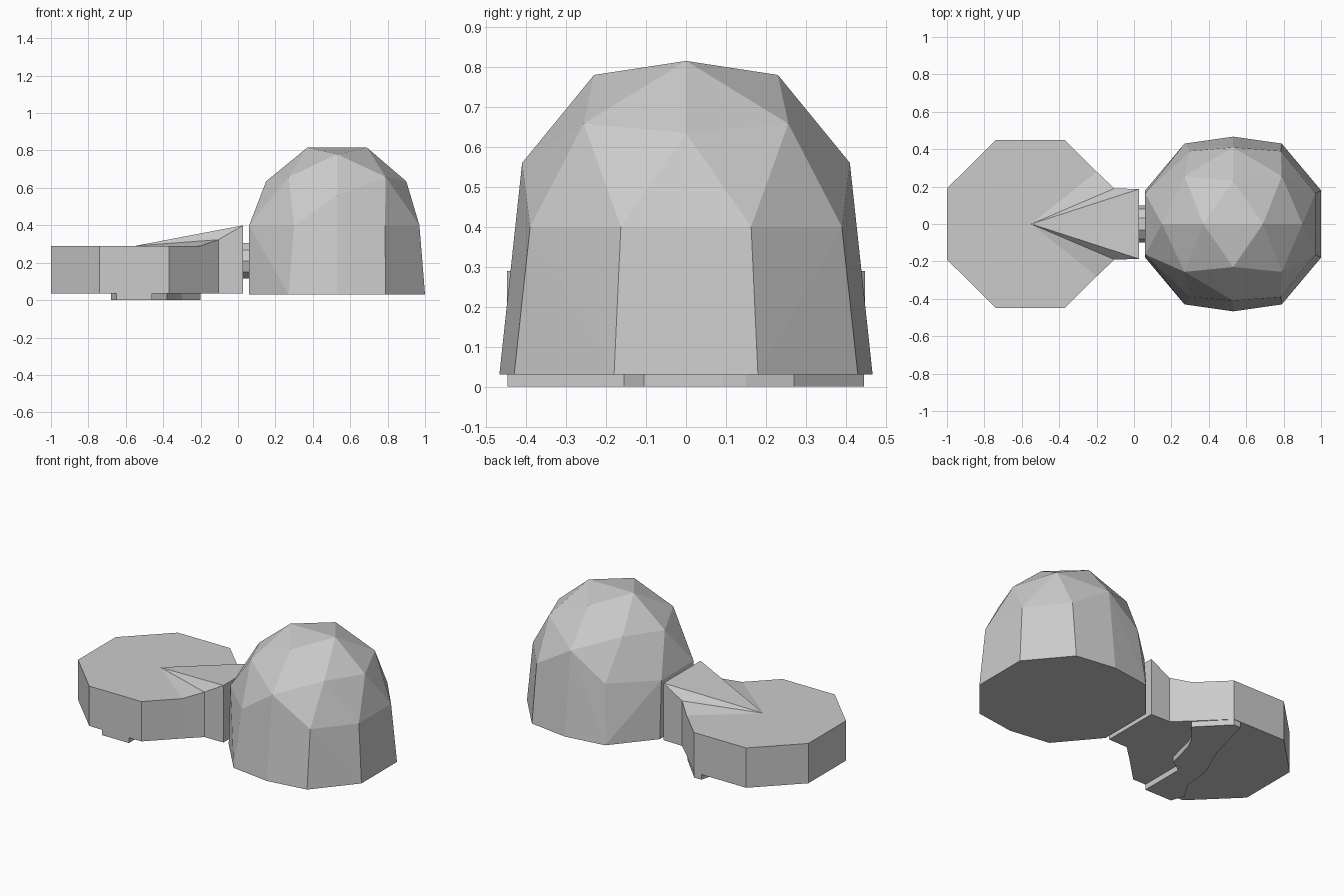
import bpy, bmesh, math
from mathutils import Matrix

if "Cube" in bpy.data.objects:
    bpy.data.objects.remove(bpy.data.objects["Cube"])


def finish(name, bm):
    bmesh.ops.recalc_face_normals(bm, faces=bm.faces)
    mesh = bpy.data.meshes.new(name)
    bm.to_mesh(mesh)
    bm.free()
    obj = bpy.data.objects.new(name, mesh)
    bpy.context.collection.objects.link(obj)
    return obj


def mirrored(points):
    """Points plus their copies across y = 0."""
    return points + [(x, -y, z) for x, y, z in points if y]


# Faceted dome: convex shell over rings of points
rings = [
    (1.0, .18, .03), (.79, .43, .03), (.53, .467, .03), (.27, .43, .03), (.06, .18, .03),
    (.97, .163, .4), (.785, .39, .4), (.30, .39, .4), (.06, .163, .4),
    (.53, .41, .56), (.79, .256, .658), (.27, .256, .658),
    (.90, 0, .635), (.15, 0, .635), (.53, .23, .78),
    (.37, 0, .815), (.69, 0, .815),
]
bm = bmesh.new()
for p in mirrored(rings):
    bm.verts.new(p)
bmesh.ops.convex_hull(bm, input=bm.verts)
bmesh.ops.dissolve_limit(bm, angle_limit=math.radians(1), verts=bm.verts, edges=bm.edges)
finish("dome", bm)

# Octagonal platform with neck and rising ramp
half = [(-1, .19, .29), (-.74, .448, .29), (-.37, .448, .29),
        (-.2, .28, .29), (-.105, .19, .323), (.028, .187, .4)]
outline = half + [(x, -y, z) for x, y, z in reversed(half)]
bm = bmesh.new()
top = [bm.verts.new(p) for p in outline]
low = [bm.verts.new((x, y, .035)) for x, y, z in outline]
apex = bm.verts.new((-.55, 0, .29))
n = len(top)
for i in range(n):
    j = (i + 1) % n
    bm.faces.new((top[i], top[j], low[j], low[i]))
bm.faces.new(low)
bm.faces.new(top[8:] + top[:4] + [apex])
for i in range(3, 8):
    bm.faces.new((apex, top[i], top[i + 1]))
finish("platform", bm)

# Zigzag foot strip under the platform
strip = [(-.65, -.447), (-.46, -.447), (-.46, -.155), (-.38, -.105), (-.33, .09),
         (-.3, .15), (-.2, .27), (-.37, .445), (-.42, .445), (-.5, .14),
         (-.59, -.06), (-.61, -.25), (-.68, -.36)]
bm = bmesh.new()
face = bm.faces.new([bm.verts.new((x, y, 0)) for x, y in strip])
ext = bmesh.ops.extrude_face_region(bm, geom=[face])
bmesh.ops.translate(bm, vec=(0, 0, .037),
                    verts=[v for v in ext["geom"] if isinstance(v, bmesh.types.BMVert)])
finish("foot_strip", bm)

# Short peg joining neck and dome
bm = bmesh.new()
bmesh.ops.create_cone(bm, cap_ends=True, segments=10, radius1=.1, radius2=.1, depth=.06,
                      matrix=Matrix.Translation((.045, 0, .21)) @ Matrix.Rotation(math.pi / 2, 4, 'Y'))
finish("peg", bm)
